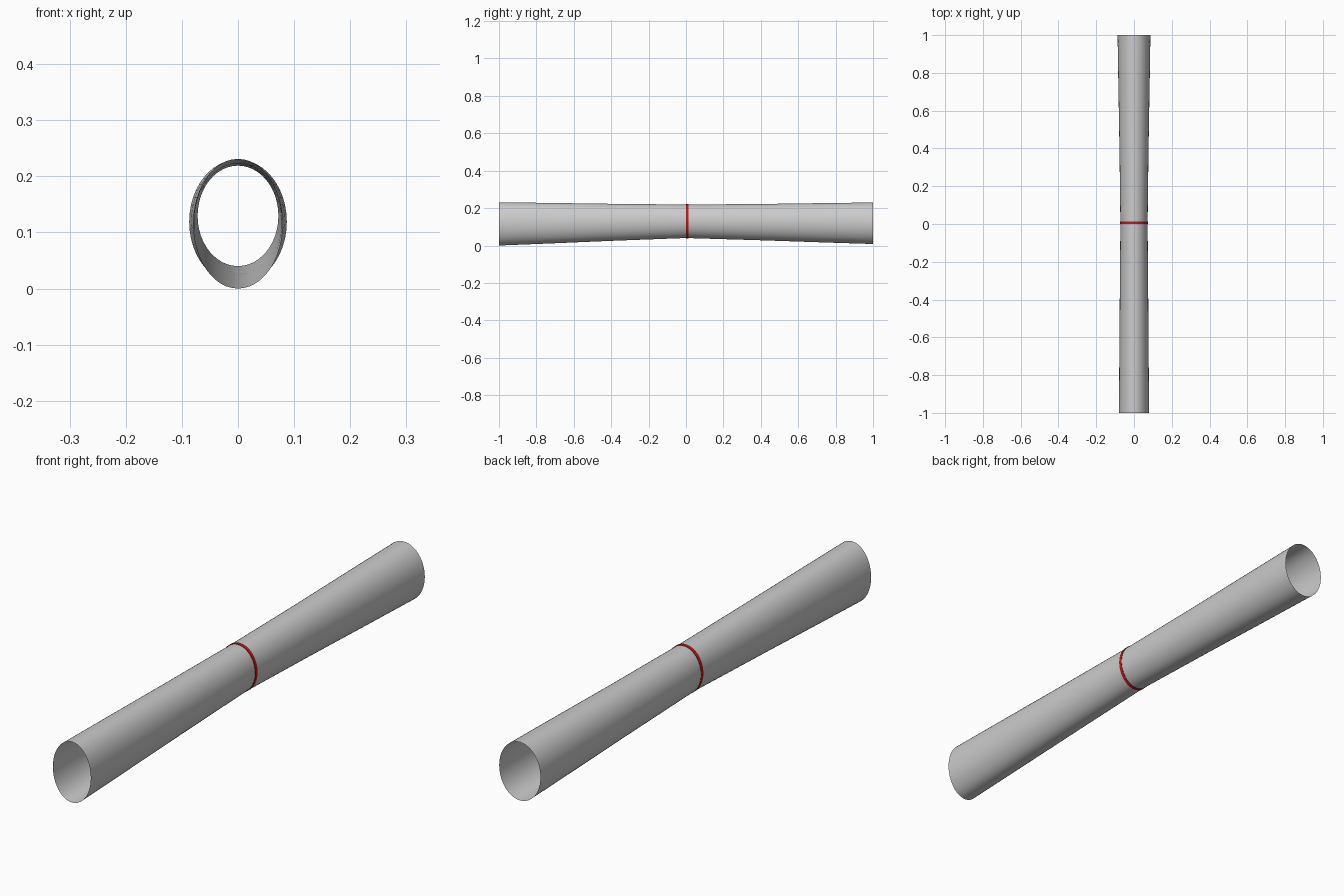
import bpy, bmesh, math

if "Cube" in bpy.data.objects:
    bpy.data.objects.remove(bpy.data.objects["Cube"])

SIDES = 48


def loft(name, stations):
    """Open shell through oval rings given as (y, half_width, z_bottom, z_top)."""
    bm = bmesh.new()
    rings = []
    for y, w, lo, hi in stations:
        mid, h = (lo + hi) / 2, (hi - lo) / 2
        rings.append([bm.verts.new((w * math.cos(a), y, mid + h * math.sin(a)))
                      for a in (2 * math.pi * i / SIDES for i in range(SIDES))])
    for r0, r1 in zip(rings, rings[1:]):
        for i in range(SIDES):
            j = (i + 1) % SIDES
            bm.faces.new((r0[i], r1[i], r1[j], r0[j]))
    # outward facing normals
    bm.normal_update()
    for f in bm.faces:
        c = f.calc_center_median()
        if f.normal.x * c.x + f.normal.z * (c.z - 0.125) < 0:
            f.normal_flip()
    me = bpy.data.meshes.new(name)
    bm.to_mesh(me)
    bm.free()
    me.shade_smooth()
    ob = bpy.data.objects.new(name, me)
    bpy.context.collection.objects.link(ob)
    return ob


# Tube shells, both flaring away from the waist
waist = (0.072, 0.04, 0.219)
loft("front_tube", [(-1, 0.080, 0.0, 0.231), (-0.75, 0.078, 0.010, 0.228),
                    (-0.4, 0.0755, 0.025, 0.223), (0, *waist)])
loft("back_tube", [(0, *waist), (0.4, 0.077, 0.028, 0.222),
                   (0.75, 0.083, 0.016, 0.227), (1, 0.087, 0.008, 0.230)])

# Thin red band around the waist
band = loft("joint_band", [(0.0, 0.072, 0.04, 0.219), (0.0, 0.0735, 0.0385, 0.221),
                           (0.013, 0.0735, 0.0385, 0.221), (0.013, 0.072, 0.04, 0.219)])
red = bpy.data.materials.new("red")
red.diffuse_color = (0.5, 0.01, 0.01, 1)
red.use_nodes = True
red.node_tree.nodes["Principled BSDF"].inputs["Base Color"].default_value = red.diffuse_color
band.data.materials.append(red)
bpy.ops.object.select_all(action='DESELECT')
band.select_set(True)
bpy.context.view_layer.objects.active = band
bpy.ops.object.shade_smooth_by_angle()
